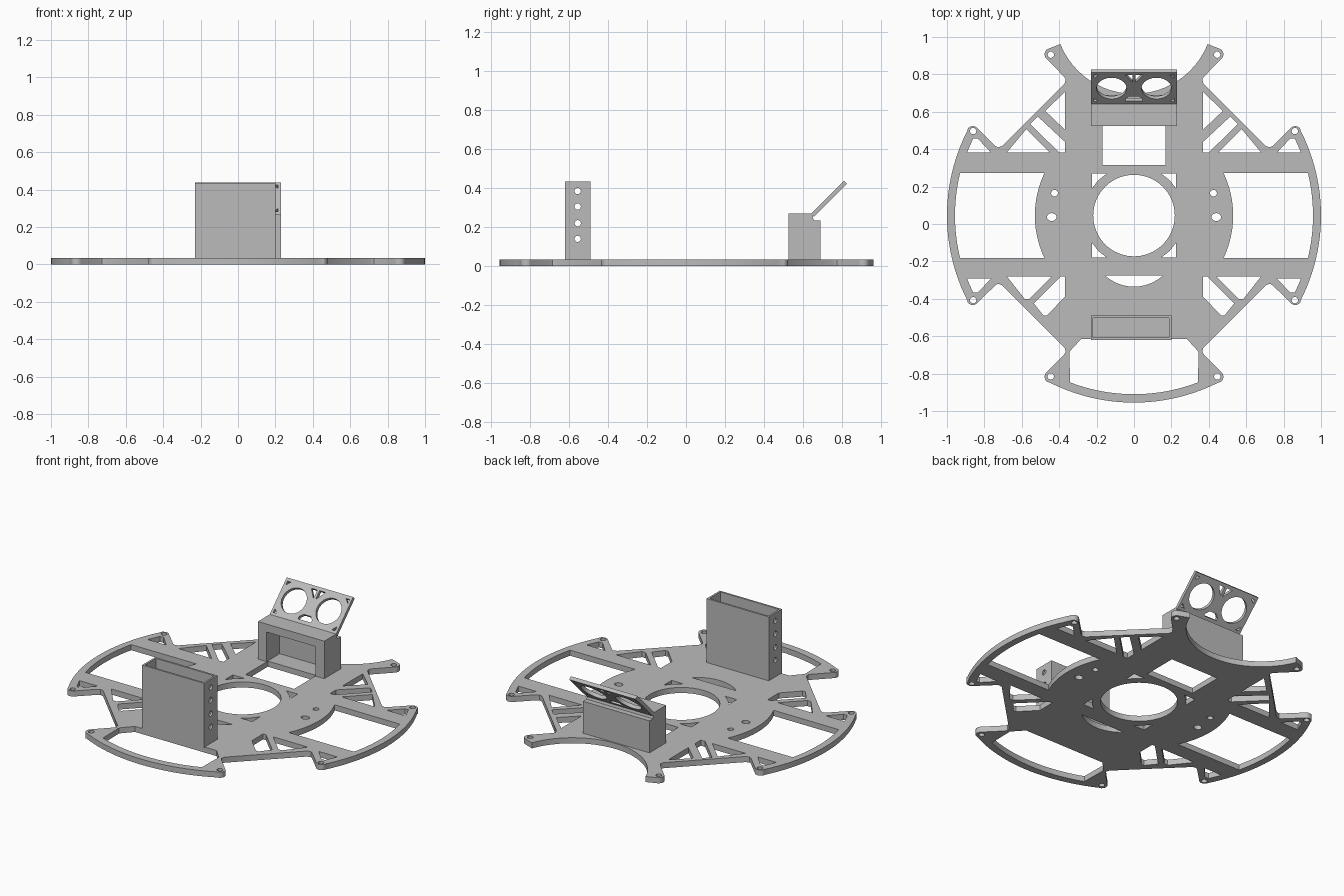
import bpy, bmesh
from math import cos, sin, pi, radians

cube = bpy.data.objects.get("Cube")
if cube:
    bpy.data.objects.remove(cube, do_unlink=True)

grey = bpy.data.materials.new("plastic_grey")
grey.use_nodes = True
grey.diffuse_color = (0.5, 0.5, 0.5, 1)
grey.node_tree.nodes["Principled BSDF"].inputs["Base Color"].default_value = (0.5, 0.5, 0.5, 1)


def arc(cx, cy, r, start, end, n=12):
    """Points along a circular arc, angles in degrees."""
    angles = [radians(start + (end - start) * i / n) for i in range(n + 1)]
    return [(cx + r * cos(a), cy + r * sin(a)) for a in angles]


def circle(cx, cy, r, n=24):
    return arc(cx, cy, r, 0, 360, n)[:-1]


def rect(x0, y0, x1, y1):
    return [(x0, y0), (x1, y0), (x1, y1), (x0, y1)]


def flip_x(pts):
    return [(-x, y) for x, y in pts]


def flip_y(pts):
    return [(x, -y) for x, y in pts]


def slab(name, loops, thickness, location, rotation=(0, 0, 0)):
    """Flat part: first loop is the outline, the rest are holes."""
    curve = bpy.data.curves.new(name, "CURVE")
    curve.dimensions = "2D"
    curve.fill_mode = "BOTH"
    curve.extrude = thickness / 2
    for pts in loops:
        spline = curve.splines.new("POLY")
        spline.points.add(len(pts) - 1)
        for point, (x, y) in zip(spline.points, pts):
            point.co = (x, y, 0, 1)
        spline.use_cyclic_u = True
    obj = bpy.data.objects.new(name, curve)
    bpy.context.collection.objects.link(obj)
    obj.location, obj.rotation_euler = location, rotation
    bpy.ops.object.select_all(action="DESELECT")
    obj.select_set(True)
    bpy.context.view_layer.objects.active = obj
    bpy.ops.object.convert(target="MESH")
    obj = bpy.context.object
    bm = bmesh.new()
    bm.from_mesh(obj.data)
    bmesh.ops.remove_doubles(bm, verts=bm.verts, dist=0.0002)
    bmesh.ops.recalc_face_normals(bm, faces=bm.faces)
    bm.to_mesh(obj.data)
    bm.free()
    obj.data.materials.clear()
    obj.data.materials.append(grey)
    bpy.ops.object.shade_smooth_by_angle(angle=radians(30))
    return obj


# Chassis outline: one ear-to-ear corner, reflected over its diagonal
half_corner = arc(.445, .862, .033, 62, -45) + [(.374, .743), (.365, .728), (.371, .706)]
corner = half_corner + [(y, x) for x, y in reversed(half_corner)]
right = (arc(0, 1.076, .425, -90, -22) + corner + arc(0, 0, 1, 27, -27, 24)
         + flip_y(corner)[::-1] + arc(0, 0, 1, -63, -90))
outline = right + flip_x(right[1:-1])[::-1]

# Chassis openings on the centre line
bottom_arc = arc(0, 0, .955, -69, -111, 24)
holes = [
    circle(0, 0, .218, 64),
    rect(-.168, .27, .168, .49),
    [(.283, -.66), (.345, -.728)] + bottom_arc + [(-.345, -.728), (-.283, -.66)],
    arc(0, -.15, .23, -132, -48, 20),
]

# Openings repeated on both sides
side_holes = [
    arc(0, 0, .957, -13.7, 13.7, 20) + arc(0, 0, .53, 25.4, -25.4, 20),
    [(.37, .66), (.37, .46), (.475, .56)],
    [(.555, .49), (.515, .53), (.37, .395), (.37, .337), (.4, .337)],
    [(.68, .337), (.45, .337), (.575, .463)],
    [(.68, -.325), (.44, -.325), (.56, -.445), (.585, -.445)],
    [(.535, -.47), (.485, -.533), (.465, -.533), (.37, -.435), (.37, -.325), (.39, -.325)],
    [(x * 1.2 + .44, y - .008) for x, y in circle(0, 0, .021)],
    circle(.425, .12, .018),
]
# Openings repeated on all four corners
corner_holes = [
    circle(.445, .86, .017),
    circle(.86, .452, .017),
    [(.893, .337), (.765, .337), (.835, .412), (.86, .412)],
    [(.225, .225), (.145, .225), (.19, .19), (.225, .145)],
]
side_holes += corner_holes + [flip_y(h) for h in corner_holes]
holes += side_holes + [flip_x(h) for h in side_holes]
slab("chassis_plate", [outline] + holes, .035, (0, .045, .0175))

# Parts whose outline lies in the y-z plane
SIDEWAYS = (pi / 2, 0, pi / 2)

# Open-topped battery box with vented end walls
vents = [circle(-.555, z, .016) for z in (.14, .22, .305, .385)]
for name, x in (("box_left_wall", .194), ("box_right_wall", -.224)):
    slab(name, [rect(-.62, .03, -.49, .435)] + vents, .012, (x, 0, 0), SIDEWAYS)
for name, y in (("box_front_wall", -.614), ("box_back_wall", -.496)):
    slab(name, [rect(-.218, .03, .188, .435)], .012, (0, y, 0), (pi / 2, 0, 0))

# Sensor stand: two legs and a bridge with a rear wall
top = [(.69, .235), (.655, .235), (.645, .27), (.525, .27)]
for name, x in (("stand_left_leg", .2), ("stand_right_leg", -.2)):
    slab(name, [[(.525, .03), (.69, .03)] + top], .06, (x, 0, 0), SIDEWAYS)
bridge = [(.655, .03), (.69, .03)] + top + [(.525, .22), (.655, .22)]
slab("stand_bridge", [bridge], .34, (0, 0, 0), SIDEWAYS)

# Tilted sensor holder with two round openings and small cut-outs
cuts = [
    circle(.12, 0, .08, 40),
    [(.008, .1), (.05, .1), (.008, .045)],
    [(.19, .1), (.215, .1), (.215, .075)],
    [(.19, -.1), (.215, -.1), (.215, -.075)],
]
cuts += [flip_x(c) for c in cuts]
cuts.append([(-.045, -.095), (.045, -.095), (.045, -.08), (.025, -.06), (-.025, -.06), (-.045, -.08)])
slab("sensor_holder", [rect(-.23, -.12, .23, .12)] + cuts, .022, (0, .733, .345), (pi / 4, 0, 0))
